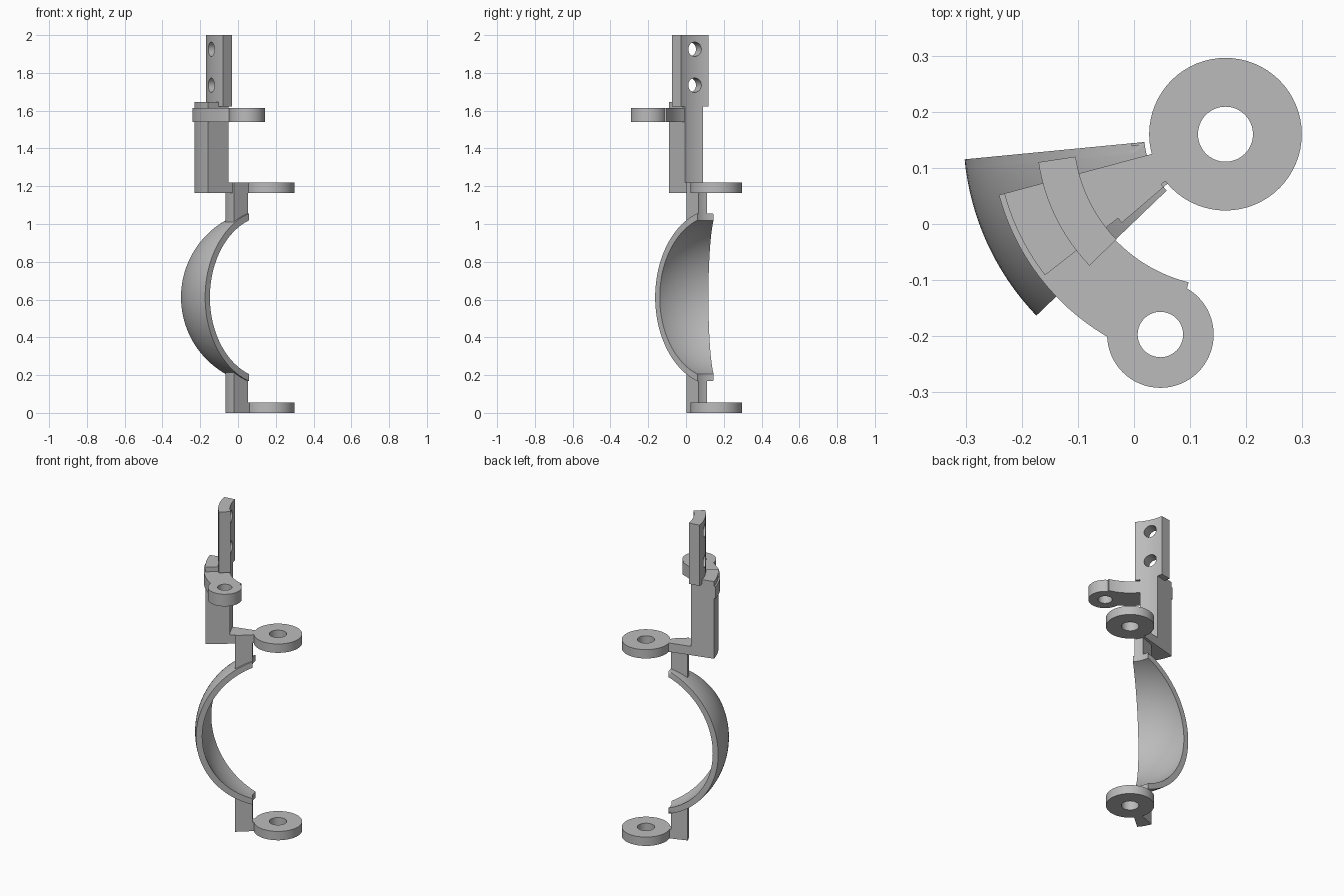
import bpy, bmesh
from math import radians, cos, sin, sqrt, atan2, tau
from mathutils import Matrix, Vector

if "Cube" in bpy.data.objects:
    bpy.data.objects.remove(bpy.data.objects["Cube"])

AXIS = (0.163, 0.16)      # hinge axis that every curved part turns around
EAR = (0.047, -0.197)     # centre of the side ear
BALL_Z = 0.6125

grey = bpy.data.materials.new("plain grey")
grey.use_nodes = True
grey.diffuse_color = (0.5, 0.5, 0.5, 1)
grey.node_tree.nodes["Principled BSDF"].inputs["Base Color"].default_value = (0.5, 0.5, 0.5, 1)


def finish(name, bm):
    bmesh.ops.recalc_face_normals(bm, faces=bm.faces)
    mesh = bpy.data.meshes.new(name)
    bm.to_mesh(mesh)
    bm.free()
    obj = bpy.data.objects.new(name, mesh)
    bpy.context.collection.objects.link(obj)
    mesh.materials.append(grey)
    return obj


def lathe(name, profile, start=0, end=360, centre=AXIS, steps=24, rounded=0):
    """Turn a closed (radius, z) outline about a vertical axis."""
    bm = bmesh.new()
    full = end - start == 360
    count = 64 if full else steps + 1
    rings = []
    for i in range(count):
        a = radians(start + (end - start) * i / (count if full else steps))
        rings.append([bm.verts.new((centre[0] + r * cos(a), centre[1] + r * sin(a), z))
                      for r, z in profile])
    n = len(profile)
    for i in range(count if full else count - 1):
        a, b = rings[i], rings[(i + 1) % count]
        for j in range(n):
            k = (j + 1) % n
            bm.faces.new((a[j], a[k], b[k], b[j]))
    if not full:
        bm.faces.new(rings[0])
        bm.faces.new(rings[-1])
    if rounded:
        # soften the outer rim on the starting side
        rim = rings[0][:n // 2]
        edges = [bm.edges.get(pair) for pair in zip(rim, rim[1:])]
        bmesh.ops.bevel(bm, geom=edges, offset=rounded, segments=5, profile=0.5, affect='EDGES')
    return finish(name, bm)


def box(r0, r1, z0, z1):
    return [(r0, z0), (r1, z0), (r1, z1), (r0, z1)]


def drill(obj, name, location, direction, radius):
    bm = bmesh.new()
    turn = Vector(direction).to_track_quat('Z', 'Y').to_matrix().to_4x4()
    bmesh.ops.create_cone(bm, cap_ends=True, segments=40, radius1=radius, radius2=radius,
                          depth=0.4, matrix=Matrix.Translation(location) @ turn)
    cutter = finish(name, bm)
    cutter.hide_render = True
    cutter.hide_viewport = True
    cut = obj.modifiers.new(name, 'BOOLEAN')
    cut.operation = 'DIFFERENCE'
    cut.solver = 'EXACT'
    cut.object = cutter
    bpy.context.view_layer.objects.active = obj
    bpy.ops.object.modifier_apply(modifier=name)
    bpy.data.objects.remove(cutter)


def arc(radius, tip, sign):
    """Arc of the ball section from bottom to top, or reversed."""
    top = atan2(sqrt(radius ** 2 - tip ** 2), tip)
    angles = [sign * top * (i / 24 - 1) for i in range(49)]
    return [(radius * cos(a), BALL_Z + radius * sin(a)) for a in angles]


parts = []

# Curved shell: a slice of a hollow ball
parts.append(lathe("curved_shell", arc(0.467, 0.145, 1) + arc(0.432, 0.145, -1),
                   185.5, 223.8, rounded=0.018))

# Hinge rings and the posts that join them to the shell
for name, z in (("lower", 0), ("upper", 1.165)):
    parts.append(lathe(name + "_hinge_ring", box(0.049, 0.136, z, z + 0.055)))
parts.append(lathe("lower_post", [(0.145, 0), (0.243, 0), (0.243, 0.235), (0.145, 0.19)], 200, 220.5))
parts.append(lathe("upper_post", [(0.145, 1.035), (0.243, 0.99), (0.243, 1.22), (0.145, 1.22)], 200, 220.5))
parts.append(lathe("lower_link", box(0.125, 0.15, 0, 0.055), 200, 220.5))
parts.append(lathe("upper_plate", box(0.125, 0.3, 1.165, 1.22), 195, 218))

# Upright block above the plate
parts.append(lathe("upright_block", box(0.27, 0.408, 1.165, 1.645), 195, 218))

# Drilled strip on top
strip = lathe("drilled_strip", box(0.27, 0.337, 1.622, 2), 188.5, 224)
a = radians(205)
for z in (1.735, 1.925):
    drill(strip, "strip_hole", (AXIS[0] + 0.3 * cos(a), AXIS[1] + 0.3 * sin(a), z),
          (cos(a), sin(a), 0), 0.038)
parts.append(strip)

# Side arm with its ear
arm = lathe("side_arm", box(0.272, 0.418, 1.54, 1.615), 195, 256)
drill(arm, "ear_hole", (*EAR, 1.58), (0, 0, 1), 0.0405)
parts.append(arm)
parts.append(lathe("side_ear", box(0.0405, 0.095, 1.54, 1.615), centre=EAR))

# Smooth the curves, keep the corners crisp
bpy.ops.object.select_all(action='DESELECT')
for obj in parts:
    obj.select_set(True)
bpy.context.view_layer.objects.active = parts[0]
bpy.ops.object.shade_smooth_by_angle(angle=radians(30))
